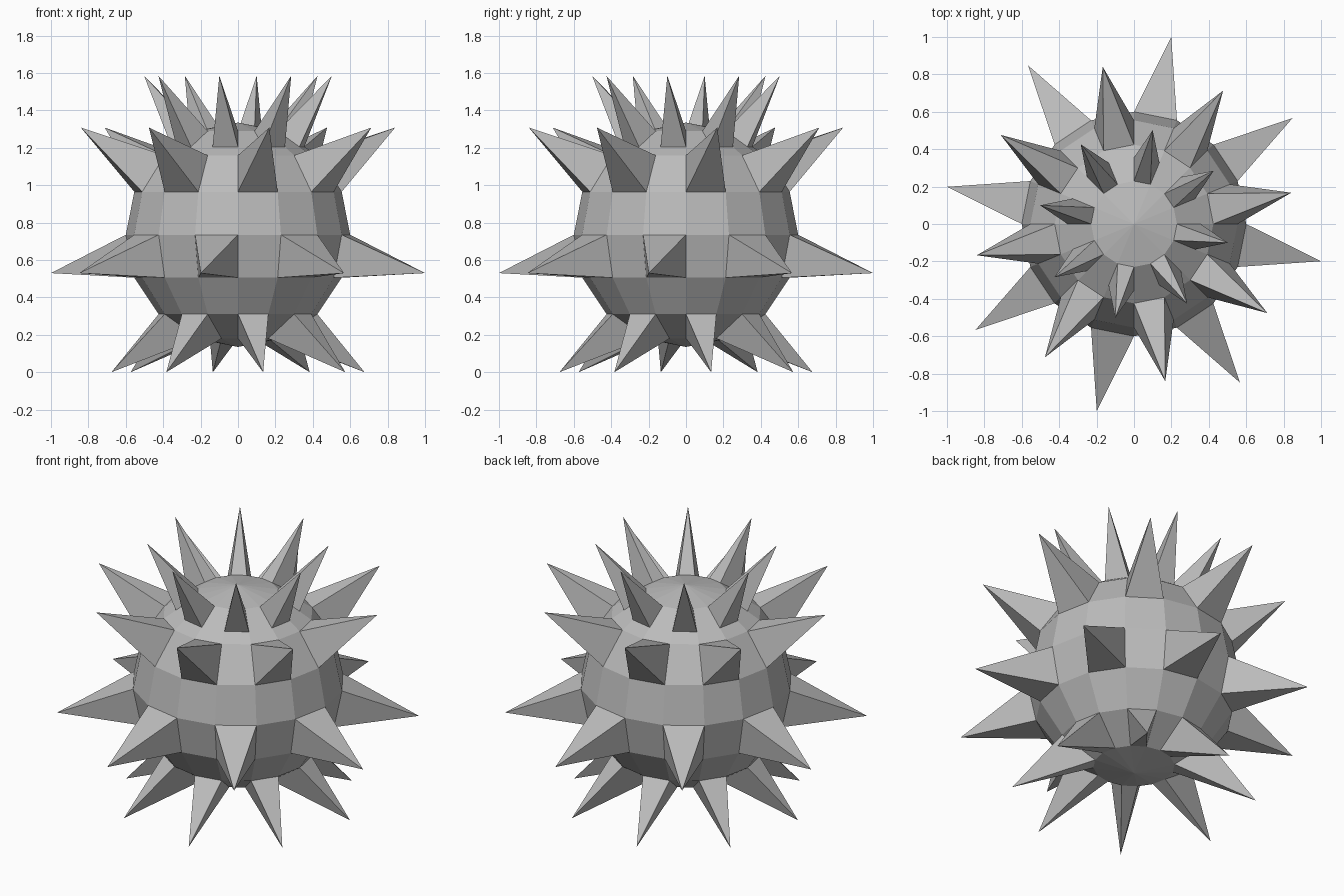
import bpy, bmesh, math

if "Cube" in bpy.data.objects:
    bpy.data.objects.remove(bpy.data.objects["Cube"])

SEGMENTS = 16
RADIUS = 0.60
CENTRE = 0.735
STEP = 2 * math.pi / SEGMENTS
FRONT = -math.pi / 2

grey = bpy.data.materials.new("plain_grey")
grey.diffuse_color = (0.5, 0.5, 0.5, 1)
grey.use_nodes = True
grey.node_tree.nodes["Principled BSDF"].inputs["Base Color"].default_value = grey.diffuse_color


def point(r, z, steps):
    """Point at a radius and height, turned a number of segments from the front."""
    a = FRONT + steps * STEP
    return (r * math.cos(a), r * math.sin(a), z)


def add_object(name, bm):
    bmesh.ops.remove_doubles(bm, verts=bm.verts, dist=0.0005)
    bmesh.ops.recalc_face_normals(bm, faces=bm.faces)
    mesh = bpy.data.meshes.new(name)
    bm.to_mesh(mesh)
    bm.free()
    mesh.materials.append(grey)
    obj = bpy.data.objects.new(name, mesh)
    bpy.context.collection.objects.link(obj)
    return obj


# Profile of the ball: latitude rings, plus one extra ring splitting the upper band
rings = [(RADIUS * math.sin(k * math.pi / 8), CENTRE + RADIUS * math.cos(k * math.pi / 8))
         for k in range(9)]
t = 0.645
upper, lower = rings[1], rings[2]
rings.insert(2, (upper[0] + t * (lower[0] - upper[0]), upper[1] + t * (lower[1] - upper[1])))

# Spike rows: band index -> (name, parity of segments, tip radius, tip height)
rows = {
    1: ("crown_spikes", 1, 0.512, 1.585),
    3: ("shoulder_spikes", 0, 0.857, 1.308),
    5: ("waist_spikes", 1, 1.02, 0.53),
    7: ("foot_spikes", 0, 0.69, 0.0),
}


def has_spike(band, s):
    return band in rows and s % 2 == rows[band][1]


# Ball with openings where the spikes grow out
bm = bmesh.new()
for band in range(len(rings) - 1):
    (r0, z0), (r1, z1) = rings[band], rings[band + 1]
    for s in range(SEGMENTS):
        if has_spike(band, s):
            continue
        corners = [point(r0, z0, s), point(r1, z1, s), point(r1, z1, s + 1), point(r0, z0, s + 1)]
        if band == 0:
            corners = corners[:3]
        elif band == len(rings) - 2:
            corners = [corners[0], corners[1], corners[3]]
        bm.faces.new([bm.verts.new(c) for c in corners])
add_object("ball_body", bm)

# Four-sided spikes, eight per row
for band, (name, parity, tip_r, tip_z) in rows.items():
    (r0, z0), (r1, z1) = rings[band], rings[band + 1]
    bm = bmesh.new()
    for s in range(parity, SEGMENTS, 2):
        base = [bm.verts.new(c) for c in (point(r0, z0, s), point(r1, z1, s),
                                          point(r1, z1, s + 1), point(r0, z0, s + 1))]
        tip = bm.verts.new(point(tip_r, tip_z, s + 0.5))
        for i in range(4):
            bm.faces.new((base[i], base[(i + 1) % 4], tip))
        bm.faces.new(base[::-1])
    add_object(name, bm)
